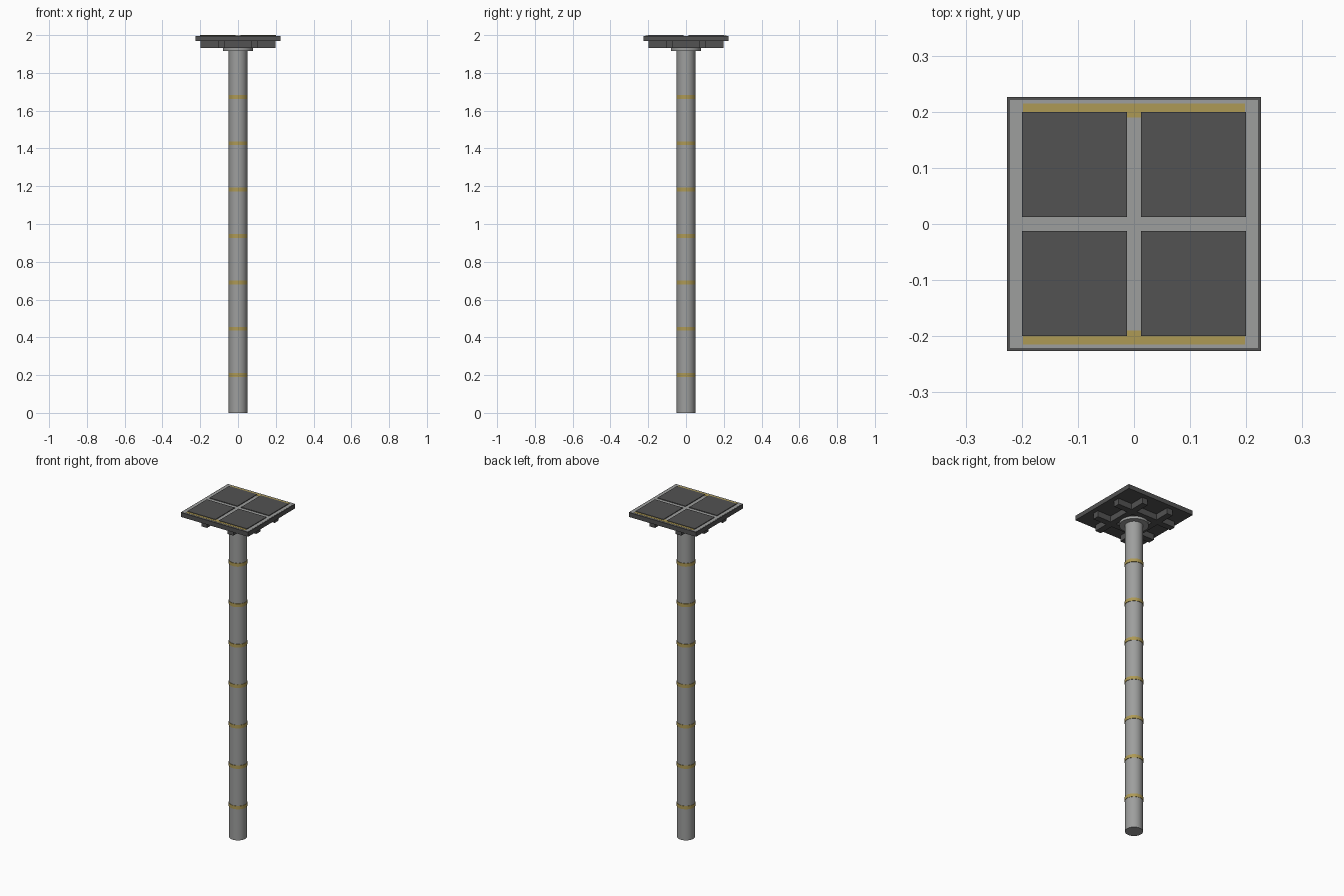
import bpy

if "Cube" in bpy.data.objects:
    bpy.data.objects.remove(bpy.data.objects["Cube"])


def material(name, rgb):
    m = bpy.data.materials.new(name)
    m.diffuse_color = (*rgb, 1.0)
    m.use_nodes = True
    m.node_tree.nodes["Principled BSDF"].inputs["Base Color"].default_value = m.diffuse_color
    return m


GREY = material("light grey metal", (0.34, 0.345, 0.34))
DARK = material("dark grey", (0.085, 0.085, 0.085))
YELLOW = material("dull yellow", (0.42, 0.32, 0.09))


def box(name, x, y, z, mat):
    """Box from (min, max) ranges."""
    bpy.ops.mesh.primitive_cube_add(size=1, location=(sum(x) / 2, sum(y) / 2, sum(z) / 2))
    o = bpy.context.object
    o.name = name
    o.scale = (x[1] - x[0], y[1] - y[0], z[1] - z[0])
    bpy.ops.object.transform_apply(location=False, rotation=False, scale=True)
    o.data.materials.append(mat)
    return o


def cylinder(name, r, z0, z1, mat):
    bpy.ops.mesh.primitive_cylinder_add(vertices=32, radius=r, depth=z1 - z0,
                                        location=(0, 0, (z0 + z1) / 2))
    o = bpy.context.object
    o.name = name
    o.data.materials.append(mat)
    bpy.ops.object.shade_smooth_by_angle()
    return o


# Pole, top flange and marker bands
cylinder("pole", 0.049, 0, 1.935, GREY)
cylinder("pole_flange", 0.08, 1.917, 1.933, GREY)
for i in range(7):
    z = 0.2 + 0.2455 * i
    cylinder("marker_band", 0.0515, z - 0.01, z + 0.01, YELLOW)

# Crossing support beams under the platform
for s in (-1, 1):
    c = 0.088 * s
    box("support_beam_x", (-0.198, 0.198), (c - 0.019, c + 0.019), (1.932, 1.969), DARK)
    box("support_beam_y", (c - 0.019, c + 0.019), (-0.198, 0.198), (1.932, 1.969), DARK)

# Platform slab with a light inlaid top
box("platform", (-0.226, 0.226), (-0.226, 0.226), (1.968, 1.995), DARK)
box("platform_top", (-0.221, 0.221), (-0.221, 0.221), (1.99, 1.9958), GREY)

# Yellow edge strips
for s in (-1, 1):
    y = 0.2025 * s
    box("edge_strip", (-0.198, 0.198), (y - 0.0125, y + 0.0125), (1.99, 1.997), YELLOW)

# Four raised tiles
for sx in (-1, 1):
    for sy in (-1, 1):
        x = sorted((0.0125 * sx, 0.2 * sx))
        y = sorted((0.0125 * sy, 0.2 * sy))
        box("tile", x, y, (1.99, 2.0), DARK)
